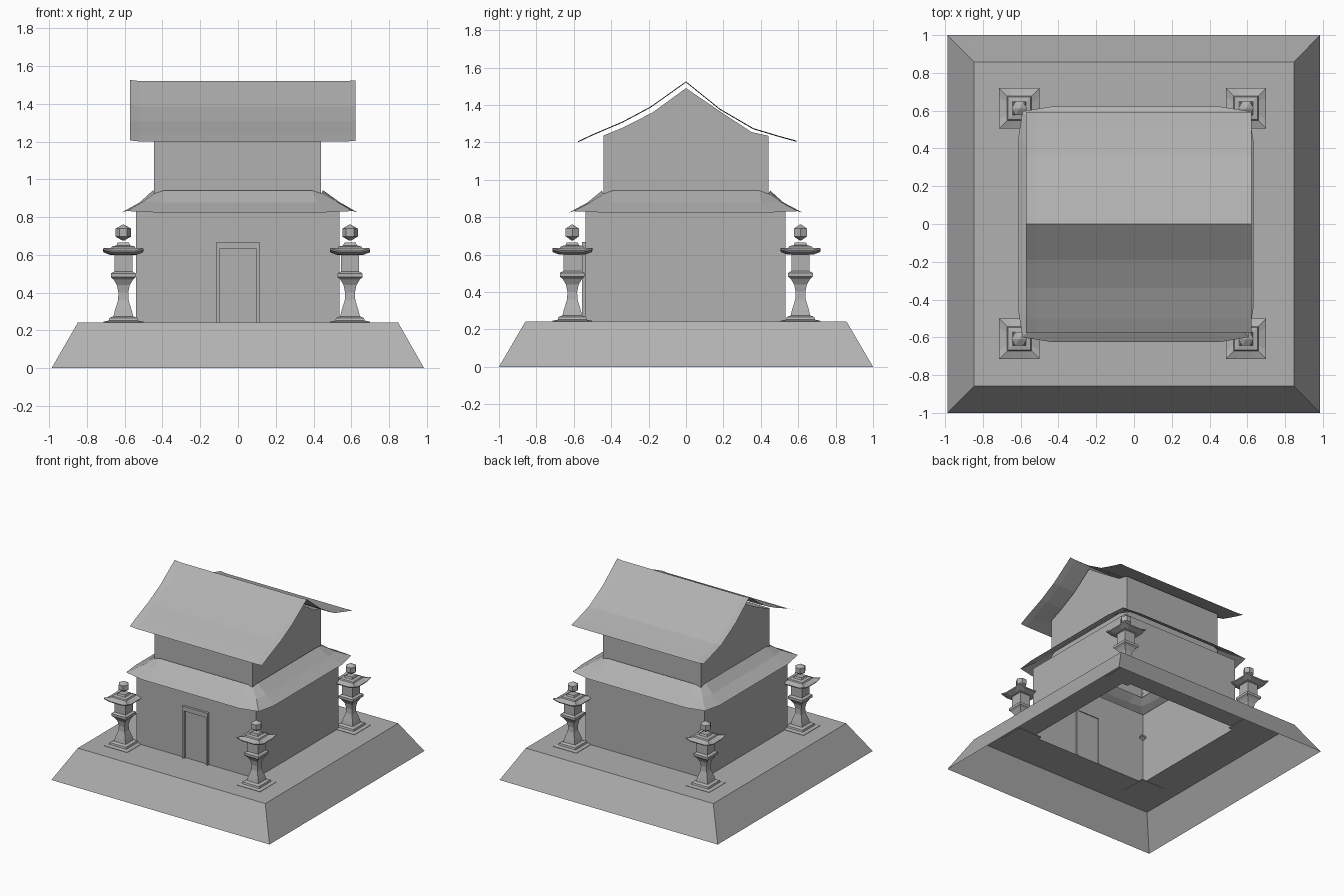
import bpy
from math import cos, sin, pi

if "Cube" in bpy.data.objects:
    bpy.data.objects.remove(bpy.data.objects["Cube"])

# Dark grey stone and timber
grey = bpy.data.materials.new("grey")
grey.diffuse_color = (.44, .44, .44, 1)
grey.use_nodes = True
grey.node_tree.nodes["Principled BSDF"].inputs["Base Color"].default_value = grey.diffuse_color


def make(name, verts, faces):
    me = bpy.data.meshes.new(name)
    me.from_pydata(verts, [], faces)
    me.update()
    me.materials.append(grey)
    ob = bpy.data.objects.new(name, me)
    bpy.context.collection.objects.link(ob)
    return ob


def loft(name, rings, cap_start=False, cap_end=False):
    """Skin closed rings of equal point count."""
    n = len(rings[0])
    verts = [p for r in rings for p in r]
    faces = [(i * n + j, i * n + (j + 1) % n, (i + 1) * n + (j + 1) % n, (i + 1) * n + j)
             for i in range(len(rings) - 1) for j in range(n)]
    if cap_start:
        faces.append(tuple(range(n))[::-1])
    if cap_end:
        faces.append(tuple(range(len(verts) - n, len(verts))))
    return make(name, verts, faces)


def rect(x0, x1, y0, y1, z):
    return [(x0, y0, z), (x1, y0, z), (x1, y1, z), (x0, y1, z)]


def square(h, z, lift=0):
    """Square ring with side points, corners optionally lifted."""
    k = h * .55
    top = z + lift
    return [(-h, -h, top), (-k, -h, z), (k, -h, z), (h, -h, top), (h, -k, z), (h, k, z),
            (h, h, top), (k, h, z), (-k, h, z), (-h, h, top), (-h, k, z), (-h, -k, z)]


# Sloped stone platform, hollow and open under the hall
loft("platform", [rect(-.987, .985, -1, 1, 0), rect(-.847, .847, -.858, .858, .243),
                  rect(-.54, .537, -.537, .533, .243)])

# Lower hall walls
loft("lower_walls", [rect(-.54, .537, -.537, .533, .243), rect(-.54, .537, -.537, .533, .83)])


# Skirt roof: bowed eaves with softly cut, lifted corners
def skirt_ring(x0, x1, y0, y1, corner, run, z, zc):
    pts = []
    xm, ym = (x0 + x1) / 2, (y0 + y1) / 2
    hx, hy = (x1 - x0) / 2, (y1 - y0) / 2
    for sx, sy in ((-1, -1), (1, -1), (1, 1), (-1, 1)):
        side = (xm + sx * hx, ym + sy * (hy - run), z)
        face = (xm + sx * (hx - run), ym + sy * hy, z)
        tip = (xm + sx * (hx - corner), ym + sy * (hy - corner), zc)
        pts += [side, tip, face] if sx * sy > 0 else [face, tip, side]
    return pts


loft("skirt_roof", [skirt_ring(-.615, .632, -.625, .622, .025, .18, .825, .832),
                    skirt_ring(-.52, .54, -.527, .522, .015, .12, .878, .88),
                    skirt_ring(-.45, .45, -.45, .45, .01, .06, .942, .925)])

# Upper walls with gable ends
gable = [(-.44, .9), (-.44, 1.237), (-.335, 1.28), (-.178, 1.36), (0, 1.49),
         (.19, 1.36), (.35, 1.255), (.44, 1.235), (.44, .9)]
g = len(gable)
verts = [(x, y, z) for x in (-.445, .44) for y, z in gable]
make("upper_walls", verts, [tuple(range(g)), tuple(range(2 * g - 1, g - 1, -1)),
                            (1, 0, g, g + 1), (g - 1, g - 2, 2 * g - 2, 2 * g - 1)])

# Curved main roof sheet with slightly lifted verges
slope = [(-.578, 1.2), (-.5, 1.237), (-.34, 1.305), (-.19, 1.385), (0, 1.52),
         (.18, 1.375), (.36, 1.27), (.5, 1.228), (.592, 1.203)]
cols = [(-.572, .006), (-.52, 0), (.57, 0), (.622, .004)]
s = len(slope)
verts = [(x, y, z + up) for x, up in cols for y, z in slope]
make("main_roof", verts, [(i * s + j, (i + 1) * s + j, (i + 1) * s + j + 1, i * s + j + 1)
                          for i in range(len(cols) - 1) for j in range(s - 1)])

# Door surround
arch = [(-.115, .243), (-.115, .668), (.115, .668), (.115, .243),
        (.098, .243), (.098, .63), (-.098, .63), (-.098, .243)]
verts = [(x, y, z) for y in (-.556, -.53) for x, z in arch]
faces = [(i, (i + 1) % 8, 8 + (i + 1) % 8, 8 + i) for i in range(8)]
for q in ((0, 7, 6, 1), (1, 6, 5, 2), (2, 5, 4, 3)):
    faces += [q, tuple(8 + i for i in q[::-1])]
make("door_frame", verts, faces)

# Stone lantern: square body profile (half width, height, corner lift) and a jewel
body = [(.106, .24), (.106, .246), (.078, .252), (.074, .266), (.052, .275), (.045, .305),
        (.028, .36), (.026, .40), (.034, .44), (.052, .47), (.066, .482), (.066, .502),
        (.048, .512), (.048, .6), (.07, .6, .004), (.104, .613, .012), (.107, .621, .014),
        (.065, .636), (.06, .645), (.036, .65), (.03, .665)]
jewel = [(.004, .675), (.041, .697), (.041, .739), (.004, .76)]
for px, xname in ((-.607, "left"), (.593, "right")):
    for py, yname in ((-.608, "front"), (.612, "back")):
        tag = yname + "_" + xname
        lantern = loft("lantern_" + tag, [square(*p) for p in body], True, True)
        ball = loft("lantern_jewel_" + tag,
                    [[(r * cos(k * pi / 3), r * sin(k * pi / 3), z) for k in range(6)]
                     for r, z in jewel], True, True)
        lantern.location = ball.location = (px, py, 0)
